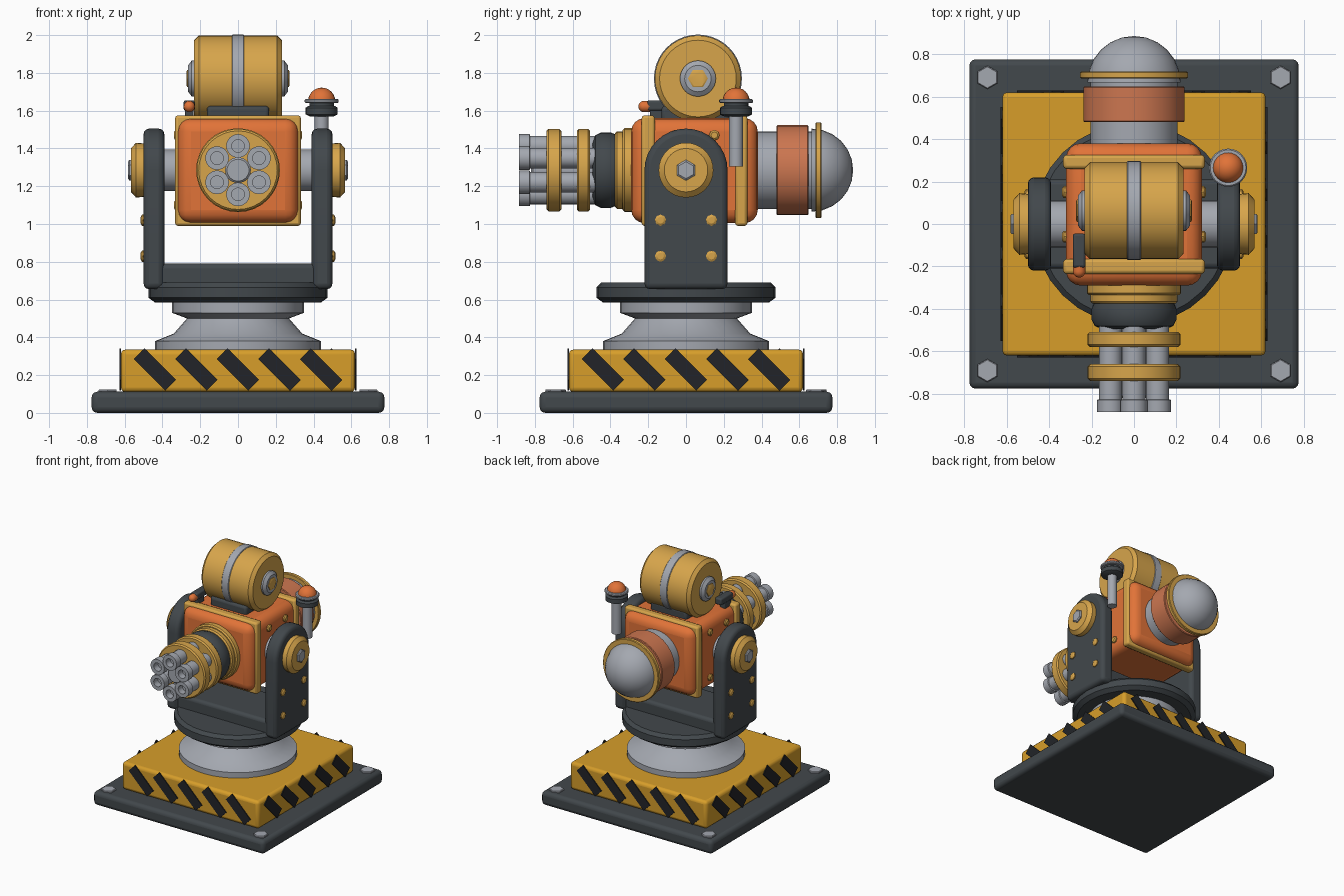
import bpy, bmesh, math
from mathutils import Matrix, Vector

if "Cube" in bpy.data.objects:
    bpy.data.objects.remove(bpy.data.objects["Cube"])


def material(name, rgb):
    m = bpy.data.materials.new(name)
    lin = [((c / 255 + 0.055) / 1.055) ** 2.4 for c in rgb]
    m.diffuse_color = (*lin, 1)
    m.use_nodes = True
    m.node_tree.nodes["Principled BSDF"].inputs["Base Color"].default_value = m.diffuse_color
    return m


YELLOW = material("hazard_yellow", (215, 158, 42))
BRASS = material("brass_yellow", (215, 165, 75))
ORANGE = material("orange", (225, 115, 56))
COPPER = material("copper", (204, 118, 80))
GREY = material("steel_grey", (164, 168, 176))
DARK = material("dark_grey", (66, 72, 76))
BLACK = material("stripe_black", (34, 36, 40))


def finish(name, bm, mat, bevel=0, segs=3):
    bmesh.ops.remove_doubles(bm, verts=bm.verts, dist=1e-5)
    bmesh.ops.recalc_face_normals(bm, faces=bm.faces)
    me = bpy.data.meshes.new(name)
    bm.to_mesh(me)
    bm.free()
    me.materials.append(mat)
    ob = bpy.data.objects.new(name, me)
    bpy.context.collection.objects.link(ob)
    if bevel:
        mod = ob.modifiers.new("bevel", 'BEVEL')
        mod.width, mod.segments, mod.limit_method = bevel, segs, 'ANGLE'
    return ob


def box(name, lo, hi, mat, bevel=0, segs=3, turn=None):
    bm = bmesh.new()
    bmesh.ops.create_cube(bm, size=1)
    lo, hi = Vector(lo), Vector(hi)
    for v in bm.verts:
        v.co = Vector(a * b for a, b in zip(v.co, hi - lo)) + (lo + hi) / 2
    if turn:
        bm.transform(turn)
    return finish(name, bm, mat, bevel, segs)


def lathe(name, profile, mat, axis='Z', at=(0, 0, 0), n=32, phase=0):
    """Spin (radius, height) points round an axis and cap the ends."""
    bm = bmesh.new()
    rings = []
    for r, h in profile:
        ring = []
        for i in range(n):
            a = math.tau * i / n + phase
            c, s = r * math.cos(a), r * math.sin(a)
            p = {'X': (h, c, s), 'Y': (c, h, s), 'Z': (c, s, h)}[axis]
            ring.append(bm.verts.new(Vector(p) + Vector(at)))
        rings.append(ring)
    for a, b in zip(rings, rings[1:]):
        for i in range(n):
            bm.faces.new((a[i], a[i - 1], b[i - 1], b[i]))
    for ring, (r, _) in ((rings[0], profile[0]), (rings[-1], profile[-1])):
        if r > 0:
            bm.faces.new(ring)
    return finish(name, bm, mat)


def drum(r, a, b, c=0.01):
    """Cylinder profile with chamfered ends."""
    return [(r - c, a), (r, a + c), (r, b - c), (r - c, b)]


def dome(r, base, steps=6):
    return [(r * math.cos(math.pi / 2 * i / steps) if i < steps else 0,
             base + r * math.sin(math.pi / 2 * i / steps)) for i in range(steps + 1)]


# Base plate with corner bolts
box("base_plate", (-.775, -.775, 0), (.775, .775, .112), DARK, .03)
for x in (-.69, .69):
    for y in (-.69, .69):
        lathe("base_bolt", [(.055, .1), (.055, .12), (.05, .125)], GREY,
              at=(x, y, 0), n=6, phase=math.pi / 6)

# Hazard block with slanted stripes on all four sides
box("hazard_block", (-.62, -.62, .11), (.62, .62, .335), YELLOW, .025)
for side in range(4):
    for i in range(-2, 3):
        turn = (Matrix.Rotation(side * math.pi / 2, 4, 'Z')
                @ Matrix.Translation((i * .22, -.624, .23))
                @ Matrix.Rotation(math.radians(45), 4, 'Y'))
        box("hazard_stripe", (-.118, -.004, -.04), (.118, .004, .04), BLACK, turn=turn)

# Pedestal and turntable
lathe("pedestal", [(.44, .33), (.44, .38), (.34, .42), (.27, .5), (.35, .53), (.35, .6)], GREY)
lathe("turntable", [(.44, .585), (.475, .61), (.475, .665), (.45, .69)], DARK)

# Fork: cross bar and two round-topped arms
box("fork_bar", (-.47, -.21, .66), (.47, .21, .79), DARK, .025)
Z = 1.285
for s in (-1, 1):
    bm = bmesh.new()
    pts = [(-.22, .655), (.22, .655)]
    pts += [(.22 * math.cos(math.pi * i / 16), Z + .22 * math.sin(math.pi * i / 16))
            for i in range(17)]
    face = bm.faces.new([bm.verts.new((s * .39, y, z)) for y, z in pts])
    ext = bmesh.ops.extrude_face_region(bm, geom=[face])
    for v in ext["geom"]:
        if isinstance(v, bmesh.types.BMVert):
            v.co.x += s * .11
    finish("fork_arm", bm, DARK, .03)
    # Pivot axle, cap and bolt
    lathe("axle", [(.11, s * .28), (.11, s * .42)], GREY, 'X', (0, 0, Z))
    lathe("pivot_cap", [(.14, s * .48), (.145, s * .54), (.115, s * .567)], BRASS, 'X', (0, 0, Z))
    lathe("pivot_bolt", [(.055, s * .55), (.055, s * .575), (.045, s * .582)], GREY, 'X',
          (0, 0, Z), 6, math.pi / 6)
    for y in (-.135, .135):
        for z in (.83, 1.02):
            lathe("arm_rivet", [(.03, s * .49), (.03, s * .508), (.018, s * .515)], BRASS, 'X',
                  (0, y, z), 8)
    for y in (-.06, .15):
        for z in (1.1, 1.47):
            lathe("body_rivet", [(.028, s * .31), (.028, s * .33), (.018, s * .338)], BRASS, 'X',
                  (0, y, z), 8)

# Body with two frames
box("body", (-.32, -.29, 1.005), (.32, .38, 1.56), ORANGE, .07, 4)
for a, b in ((-.235, -.165), (.26, .325)):
    box("body_frame", (-.333, a, .99), (.333, b, 1.575), BRASS, .015, 2)

# Gun: collars, rings, centre shaft and six hollow barrels
gun = dict(axis='Y', at=(0, 0, Z))
lathe("front_collar", drum(.222, -.335, -.27), BRASS, **gun)
lathe("front_collar_step", drum(.205, -.375, -.32), BRASS, **gun)
lathe("barrel_shroud", [(.15, -.495), (.185, -.48), (.2, -.45), (.2, -.4), (.185, -.36)], DARK, **gun)
lathe("barrel_ring_rear", drum(.218, -.578, -.508), BRASS, **gun)
lathe("barrel_ring_front", drum(.218, -.738, -.66), BRASS, **gun)
lathe("centre_shaft", drum(.068, -.82, -.4), GREY, **gun)
for i in range(6):
    a = math.pi / 6 + i * math.pi / 3
    lathe("barrel", [(.054, -.42), (.054, -.825), (.063, -.828), (.063, -.885), (.034, -.885),
                     (.034, -.83)], GREY, 'Y',
          (.128 * math.cos(a), 0, Z + .128 * math.sin(a)), 16)

# Rear motor housing
lathe("rear_housing", [(.205, .36), (.205, .7)], GREY, **gun)
lathe("rear_band", drum(.238, .48, .648, .005), COPPER, **gun)
lathe("rear_ring", drum(.253, .685, .718, .005), BRASS, **gun)
lathe("rear_dome", dome(.22, .665), GREY, **gun)

# Ammunition drum on its mount
box("drum_mount", (-.165, -.13, 1.54), (.165, .23, 1.625), DARK, .02)
top = dict(axis='X', at=(0, .063, 1.77))
lathe("ammo_drum", drum(.228, -.232, .232, .025), BRASS, n=40, **top)
lathe("drum_band", drum(.233, -.033, .033, .004), GREY, n=40, **top)
for s in (-1, 1):
    lathe("drum_hub", [(.095, s * .22), (.095, s * .245), (.07, s * .264)], GREY, **top)
    lathe("drum_hub_bolt", [(.053, s * .25), (.053, s * .268), (.045, s * .272)], BRASS, n=6, **top)

# Side sight with lamp
box("sight", (-.288, -.205, 1.6), (-.228, -.045, 1.655), DARK, .012)
box("sight_foot", (-.28, -.19, 1.54), (-.236, -.1, 1.61), DARK, .008)
lathe("sight_lamp", [(r, -h) for r, h in [(.03, .19)] + dome(.03, .222)], ORANGE, 'Y',
      (-.258, 0, 1.622), 16)

# Beacon on a post
bx = dict(at=(.443, .265, 0), n=24)
lathe("beacon_post", [(.037, 1.305), (.037, 1.58)], GREY, **bx)
lathe("beacon_base", [(.06, 1.568), (.085, 1.58), (.085, 1.615), (.07, 1.625)], DARK, **bx)
lathe("beacon_neck", [(.065, 1.61), (.065, 1.65)], DARK, **bx)
lathe("beacon_rim", drum(.09, 1.64, 1.662, .006), GREY, **bx)
lathe("beacon_lamp", dome(.072, 1.65), ORANGE, **bx)

# Smooth shading with sharp edges kept
bpy.ops.object.select_all(action='SELECT')
bpy.context.view_layer.objects.active = bpy.context.selected_objects[0]
bpy.ops.object.shade_smooth_by_angle(angle=math.radians(30))
